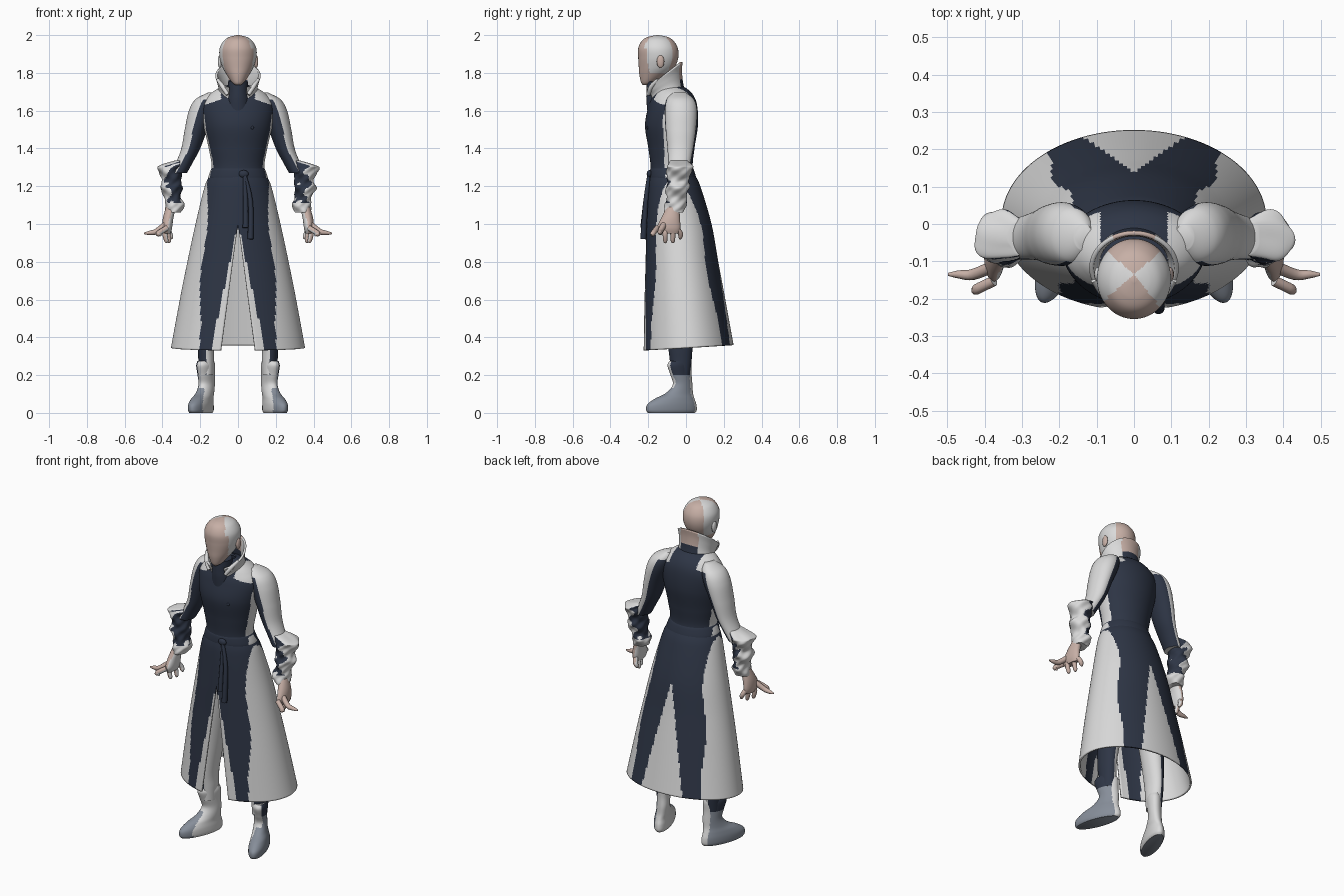
import bpy, bmesh, math
from mathutils import Vector

cube = bpy.data.objects.get("Cube")
if cube:
    bpy.data.objects.remove(cube, do_unlink=True)


def material(name, rgb):
    m = bpy.data.materials.new(name)
    m.use_nodes = True
    col = (*rgb, 1)
    m.diffuse_color = col
    m.node_tree.nodes["Principled BSDF"].inputs["Base Color"].default_value = col
    return m


PALETTE = [material("navy_cloth", (.027, .036, .06)),
           material("off_white", (.70, .70, .70)),
           material("skin", (.57, .43, .38)),
           material("boot_grey", (.24, .27, .32))]
NAVY, WHITE, SKIN, GREY = range(4)


def finish(ob, rule):
    """Give the palette, colour faces by a rule on centre and normal, smooth."""
    for m in PALETTE:
        ob.data.materials.append(m)
    for p in ob.data.polygons:
        p.material_index = rule(p.center, p.normal) if callable(rule) else rule
    bpy.ops.object.select_all(action='DESELECT')
    ob.select_set(True)
    bpy.context.view_layer.objects.active = ob
    bpy.ops.object.shade_smooth_by_angle(angle=math.radians(55))
    return ob


def add_mesh(name, bm, rule):
    me = bpy.data.meshes.new(name)
    bm.to_mesh(me)
    bm.free()
    ob = bpy.data.objects.new(name, me)
    bpy.context.collection.objects.link(ob)
    return finish(ob, rule)


def spline(rings, k):
    """Smoothly subdivide a list of ring settings."""
    out = []
    for i in range(len(rings) - 1):
        a, b, c, d = (rings[min(max(i + o, 0), len(rings) - 1)] for o in (-1, 0, 1, 2))
        for j in range(k):
            t = j / k
            out.append([q + t / 2 * (r - p + t * (2*p - 5*q + 4*r - w + t * (3*(q - r) + w - p)))
                        for p, q, r, w in zip(a, b, c, d)])
    return out + [list(rings[-1])]


def loft(name, rings, rule, side=1, segs=32, k=6, cap=True, slit=None,
         lean=0, crumple=0):
    """Rings from low to high: z, cx, cy, rx, ry, forward tilt."""
    bm = bmesh.new()
    grid = []
    for z, cx, cy, rx, ry, tilt in spline([(*r, 0)[:6] for r in rings], k):
        a0 = math.asin(min(slit(z) / rx, 1)) if slit else 0
        row = []
        for j in range(segs + 1):
            a = -math.pi / 2 + a0 + j / segs * (2 * math.pi - 2 * a0)
            f = 1 + crumple * (math.sin(3 * a + z * 70) + .7 * math.sin(5 * a - z * 110))
            x, y = rx * f * math.cos(a), ry * f * math.sin(a)
            row.append(bm.verts.new((side * (cx - lean * (cy + y)) + x, cy + y, z + tilt * y)))
        grid.append(row)
    for lo, hi in zip(grid, grid[1:]):
        for j in range(segs):
            bm.faces.new((lo[j], lo[j + 1], hi[j + 1], hi[j]))
    bmesh.ops.remove_doubles(bm, verts=bm.verts, dist=1e-5)
    if cap:
        bmesh.ops.holes_fill(bm, edges=[e for e in bm.edges if e.is_boundary], sides=0)
        bmesh.ops.recalc_face_normals(bm, faces=bm.faces)
    return add_mesh(name, bm, rule)


def thicken(ob, amount):
    mod = ob.modifiers.new("cloth_thickness", 'SOLIDIFY')
    mod.thickness = amount


def blob(name, loc, size, rule):
    bm = bmesh.new()
    bmesh.ops.create_uvsphere(bm, u_segments=20, v_segments=12, radius=1)
    for v in bm.verts:
        v.co = Vector(loc) + Vector([a * b for a, b in zip(v.co, size)])
    return add_mesh(name, bm, rule)


def strand(name, pts, rule, side=1):
    """Round tapered strand through points x, y, z, radius."""
    cu = bpy.data.curves.new(name, 'CURVE')
    cu.dimensions, cu.bevel_depth, cu.bevel_resolution = '3D', 1, 3
    cu.use_fill_caps = True
    path = spline(pts, 4)
    sp = cu.splines.new('POLY')
    sp.points.add(len(path) - 1)
    for p, (x, y, z, r) in zip(sp.points, path):
        p.co, p.radius = (side * x, y, z, 1), r
    tmp = bpy.data.objects.new(name, cu)
    me = bpy.data.meshes.new_from_object(tmp)
    bpy.data.objects.remove(tmp)
    me.materials.clear()
    ob = bpy.data.objects.new(name, me)
    bpy.context.collection.objects.link(ob)
    return finish(ob, rule)


# Coat: navy front and back panels, white flanks, shoulders and hem wedges
def coat_colour(c, n):
    x, z = abs(c.x), c.z
    if z > 1.62:
        return WHITE if x > .09 + max(0, 1.66 - z) * 3 else NAVY
    if z > 1.22:
        return WHITE if abs(n.x) > .9 else NAVY
    wave = .01 * math.sin(z * 11)
    inner = .14 * (1 - z) / .65
    outer = .158 + (.055 if c.y < 0 else .085) * (1.2 - z) / .85 + wave
    return NAVY if inner < x < outer else WHITE


coat = loft("long_coat", [
    (.345, 0, .01, .355, .242, .06), (.6, 0, -.008, .308, .215, .03),
    (.8, 0, -.022, .268, .193), (1, 0, -.037, .225, .172), (1.2, 0, -.062, .176, .138),
    (1.29, 0, -.075, .14, .112), (1.4, 0, -.077, .155, .122), (1.52, 0, -.077, .182, .14),
    (1.62, 0, -.07, .19, .13), (1.68, 0, -.07, .155, .11), (1.72, 0, -.08, .1, .08),
    (1.74, 0, -.09, .04, .04)],
    coat_colour, segs=160, k=18, cap=False, slit=lambda z: max(0, .09 * (1 - z) / .65))
thicken(coat, .01)

# Waist belt, knot, hanging ties and buttons
loft("waist_belt", [(1.235, 0, -.068, .156, .122), (1.25, 0, -.07, .157, .123),
                    (1.285, 0, -.074, .145, .116), (1.3, 0, -.075, .137, .109)],
     lambda c, n: WHITE if abs(n.x) > .9 else NAVY, segs=96)
blob("belt_knot", (.03, -.194, 1.265), (.026, .014, .02), NAVY)
for i, (x, end) in enumerate([(.04, .98), (.066, .92)]):
    strand(f"belt_tie_{i}", [(.035, -.196, 1.265, .008), (x, -.213, 1.12, .013),
                             (x, -.226, end, .016)], NAVY)
blob("coat_button", (.075, -.202, 1.51), (.009, .006, .009), NAVY)


# Tall open collar, lapels and neck cover
def collar_colour(c, n):
    if c.y > -.06 and abs(c.x) < .06:
        return SKIN if c.z > 1.765 else NAVY
    return WHITE


collar = loft("tall_collar", [(1.65, 0, -.09, .12, .095, .1), (1.71, 0, -.105, .104, .09, .4),
                              (1.75, 0, -.115, .11, .094, .65), (1.785, 0, -.118, .12, .1, .72)],
              collar_colour, segs=64, cap=False, slit=lambda z: .05)
thicken(collar, .012)
for s in (1, -1):
    strand("collar_lapel", [(.108, -.15, 1.765, .008), (.08, -.185, 1.725, .013),
                            (.055, -.2, 1.685, .01)], WHITE, s)
loft("neck_cover", [(1.6, 0, -.13, .07, .075), (1.66, 0, -.14, .062, .07),
                    (1.7, 0, -.145, .055, .065), (1.755, 0, -.15, .052, .058)], NAVY)


# Head: skin at the face and back, white side wedges
def head_colour(c, n):
    slope = .8 if c.x > 0 and c.y < -.135 and c.z > 1.93 else 1.15
    return WHITE if c.z > 1.8 and abs(c.x) > slope * abs(c.y + .135) else SKIN


loft("head", [(1.735, 0, -.215, .012, .012), (1.75, 0, -.203, .032, .035),
              (1.79, 0, -.175, .06, .072), (1.83, 0, -.155, .082, .095),
              (1.88, 0, -.147, .097, .106), (1.93, 0, -.148, .097, .105),
              (1.97, 0, -.15, .075, .084), (1.99, 0, -.15, .046, .053),
              (2, 0, -.15, .006, .006)], head_colour, segs=64, k=12)

for s, label in ((1, "left"), (-1, "right")):
    blob(f"{label}_ear", (s * .096, -.135, 1.86), (.011, .02, .034), SKIN if s > 0 else WHITE)

    # Sleeve and gathered cuff
    def sleeve_colour(c, n):
        edge = .32 if n.y < 0 else -.1
        return WHITE if n.x * s > edge or c.z > 1.66 or n.z > .6 else NAVY

    def cuff_colour(c, n):
        if c.z < 1.11 or n.z > .5:
            return WHITE
        edge = .3 if n.y < 0 else 0
        return WHITE if n.x * s + .35 * math.sin(c.z * 55) > edge else NAVY

    loft(f"{label}_sleeve", [
        (1.27, .315, -.04, .045, .055), (1.33, .282, -.035, .045, .06),
        (1.4, .25, -.03, .05, .068), (1.5, .222, -.028, .06, .08),
        (1.6, .19, -.027, .07, .085), (1.66, .165, -.03, .06, .072),
        (1.695, .135, -.035, .025, .035)], sleeve_colour, s, segs=64, k=12)
    loft(f"{label}_gathered_cuff", [
        (1.06, .345, -.065, .042, .048), (1.1, .335, -.055, .05, .058),
        (1.14, .345, -.05, .043, .052), (1.19, .355, -.045, .058, .062),
        (1.23, .35, -.042, .05, .056), (1.29, .36, -.035, .066, .068),
        (1.31, .35, -.035, .065, .065), (1.335, .305, -.035, .03, .045)],
        cuff_colour, s, segs=64, k=10, crumple=.06)

    # Hand with splayed fingers
    def hand_colour(c, n):
        return WHITE if n.x * s < -.45 else SKIN

    loft(f"{label}_palm", [(.95, .375, -.09, .018, .05), (.98, .375, -.092, .026, .062),
                           (1.03, .37, -.082, .028, .05), (1.09, .355, -.068, .026, .033)],
         hand_colour, s)
    strand(f"{label}_pointing_finger", [(.37, -.11, 1.01, .016), (.43, -.135, .962, .015),
                                        (.47, -.135, .953, .011), (.498, -.135, .95, .004)],
           SKIN, s)
    for i, (x, y, z) in enumerate([(.41, -.175, .935), (.375, -.11, .9),
                                   (.36, -.07, .9), (.35, -.03, .92)]):
        strand(f"{label}_finger_{i}", [(.375, y * .7 - .03, .98, .014), (x + .012, y, .95, .014),
                                       (x + .004, y, z + .01, .011), (x, y, z, .004)],
               hand_colour, s)

    # Trouser leg and boot, light on the inner side
    def leg_colour(c, n):
        return NAVY if n.x * s > .1 else WHITE

    def boot_colour(c, n):
        if c.x * s < .178 - .06 * (c.y + .03) * (c.y < -.1) and n.z > -.8:
            return WHITE
        if c.z > .13 and n.y < -.45:
            return WHITE
        return GREY if c.z < .2 else NAVY

    loft(f"{label}_trouser_leg", [
        (.2, .168, -.03, .038, .05), (.28, .168, -.028, .042, .058),
        (.38, .168, -.03, .046, .066), (.6, .145, -.03, .065, .075),
        (.95, .09, -.045, .08, .085)], leg_colour, s)
    loft(f"{label}_boot", [
        (0, .172, -.077, .047, .125), (.015, .172, -.077, .053, .134),
        (.045, .172, -.075, .053, .13), (.075, .17, -.06, .048, .105),
        (.105, .164, -.035, .043, .072), (.15, .16, -.018, .04, .052),
        (.2, .16, -.026, .042, .056), (.25, .16, -.034, .046, .064),
        (.275, .16, -.032, .04, .055)], boot_colour, s, segs=64, k=8, lean=.32)
